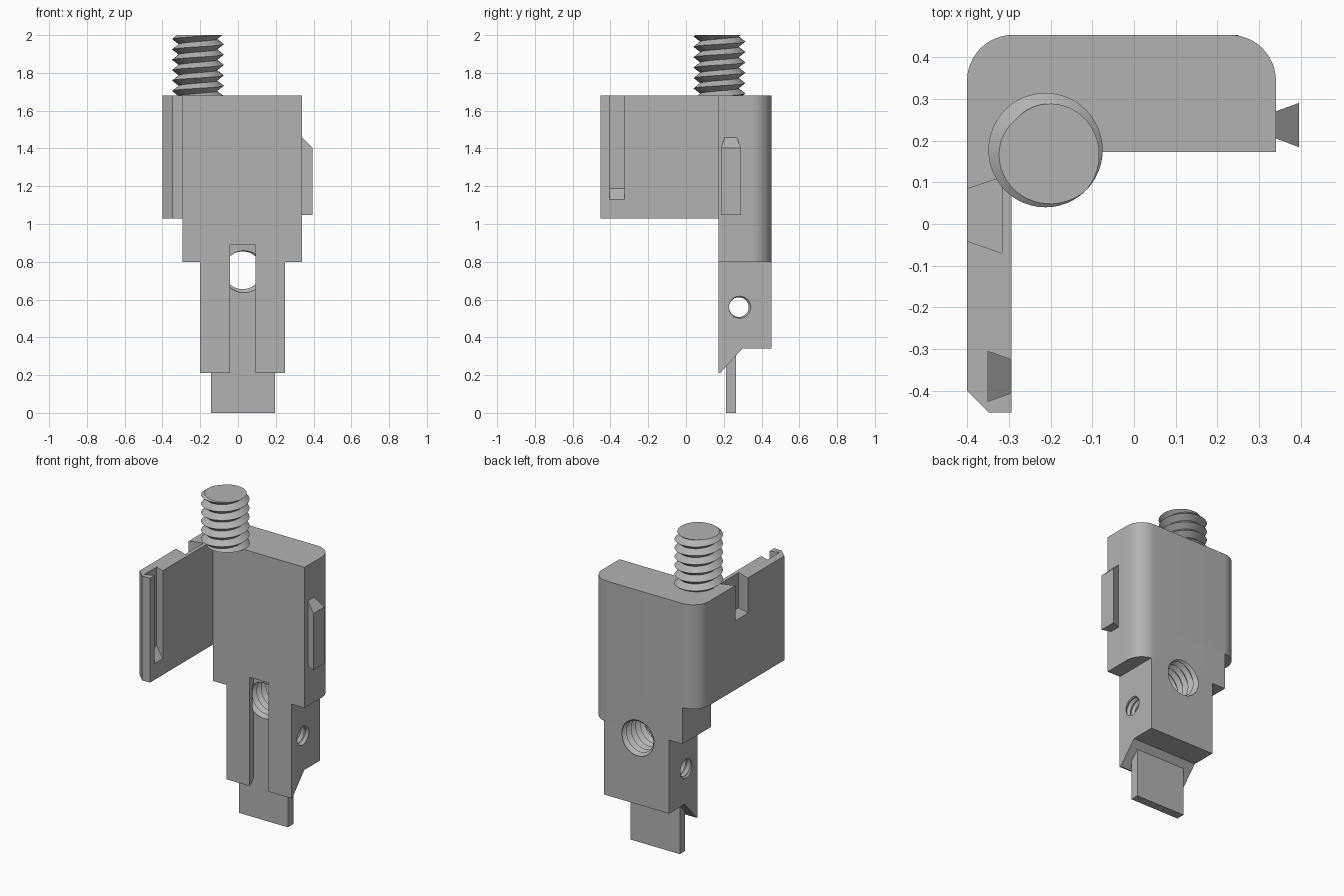
import bpy, bmesh, math
from mathutils import Matrix, Vector

if "Cube" in bpy.data.objects:
    bpy.data.objects.remove(bpy.data.objects["Cube"], do_unlink=True)

grey = bpy.data.materials.new("plain grey")
grey.use_nodes = True
grey.diffuse_color = (0.45, 0.45, 0.45, 1)
grey.node_tree.nodes["Principled BSDF"].inputs["Base Color"].default_value = grey.diffuse_color


def finish(bm, name):
    bmesh.ops.recalc_face_normals(bm, faces=bm.faces)
    mesh = bpy.data.meshes.new(name)
    bm.to_mesh(mesh)
    bm.free()
    mesh.materials.append(grey)
    obj = bpy.data.objects.new(name, mesh)
    bpy.context.collection.objects.link(obj)
    return obj


def trim(bm, point, normal):
    """Remove everything on the normal side of a plane and cap the cut."""
    bmesh.ops.bisect_plane(bm, geom=bm.verts[:] + bm.edges[:] + bm.faces[:], dist=1e-6,
                           plane_co=point, plane_no=normal, clear_outer=True)
    bmesh.ops.holes_fill(bm, edges=[e for e in bm.edges if e.is_boundary], sides=0)


def prism(name, outline, lo, hi, axis="z", plane=None):
    """Extrude an (x, y) outline along z, or a (y, z) outline along x."""
    bm = bmesh.new()
    place = (lambda a, b, c: (a, b, c)) if axis == "z" else (lambda a, b, c: (c, a, b))
    face = bm.faces.new([bm.verts.new(place(a, b, lo)) for a, b in outline])
    out = bmesh.ops.extrude_face_region(bm, geom=[face])
    moved = [v for v in out["geom"] if isinstance(v, bmesh.types.BMVert)]
    bmesh.ops.translate(bm, verts=moved, vec=place(0, 0, hi - lo))
    if plane:
        trim(bm, *plane)
    return finish(bm, name)


def box(name, x, y, z):
    return prism(name, [(x[0], y[0]), (x[1], y[0]), (x[1], y[1]), (x[0], y[1])], *z)


def thread(name, minor, major, pitch, length, matrix, phase=0.0, sides=48):
    """Solid V-thread along local z from 0 to length."""
    bm = bmesh.new()
    count = 2 * math.ceil(length / pitch) + 8
    rows = []
    for j in range(sides):
        t = j / sides
        ang = t * math.tau
        row = []
        for k in range(count):
            r = minor if k % 2 else major
            z = (k / 2 - 2 + t + phase) * pitch
            row.append(bm.verts.new((r * math.cos(ang), r * math.sin(ang), z)))
        rows.append(row)
    for j in range(sides):
        wrap = 2 if j == sides - 1 else 0
        a, b = rows[j], rows[(j + 1) % sides]
        for k in range(count - 1 - wrap):
            bm.faces.new((a[k], b[k + wrap], b[k + 1 + wrap], a[k + 1]))
    trim(bm, (0, 0, length), (0, 0, 1))
    trim(bm, (0, 0, 0), (0, 0, -1))
    bm.transform(matrix)
    return finish(bm, name)


def carve(obj, cutters):
    for c in cutters:
        c.hide_render = True
        mod = obj.modifiers.new("cut", "BOOLEAN")
        mod.operation, mod.solver, mod.object = "DIFFERENCE", "EXACT", c
        bpy.context.view_layer.objects.active = obj
        bpy.ops.object.modifier_apply(modifier=mod.name)


def corner(cx, cy, r, start, steps=12):
    """Quarter-circle points, counter-clockwise from a start angle in degrees."""
    angles = [math.radians(start + 90 * i / steps) for i in range(steps + 1)]
    return [(cx + r * math.cos(a), cy + r * math.sin(a)) for a in angles]


LEFT, RIGHT, FRONT, BACK, R = -0.4, 0.34, 0.172, 0.453, 0.11
INNER = -0.293
right_round = corner(RIGHT - R, BACK - R, R, 0)
left_round = corner(LEFT + R, BACK - R, R, 90)

# L-shaped upper housing with its side plate
housing = prism("upper_housing",
                [(INNER, -0.452), (INNER, FRONT), (RIGHT, FRONT)] + right_round + left_round
                + [(LEFT, -0.4), (-0.347, -0.452)], 1.028, 1.68)

# Dovetail grooves in both faces of the plate
inner_groove = prism("inner_groove_cutter",
                     [(-0.35, -0.425), (-0.283, -0.401), (-0.283, -0.329), (-0.35, -0.305)],
                     1.0, 1.8, plane=((INNER, 0, 1.13), (-1, 0, -1)))
outer_groove = prism("outer_groove_cutter",
                     [(-0.316, -0.07), (-0.316, 0.112), (-0.416, 0.079), (-0.416, -0.035)],
                     1.46, 1.8)
carve(housing, [inner_groove, outer_groove])

# Middle and lower body blocks
middle = prism("middle_body", [(INNER, FRONT), (RIGHT, FRONT)] + right_round + [(INNER, BACK)],
               0.8, 1.028)
lower = prism("lower_body",
              [(FRONT, 0.21), (0.18, 0.21), (0.298, 0.34), (BACK, 0.34), (BACK, 0.8), (FRONT, 0.8)],
              -0.2, 0.25, "x")

# Front slot and threaded holes
slot = box("slot_cutter", (-0.042, 0.092), (0.0, 0.212), (0.1, 0.89))
main_hole = thread("main_hole_cutter", 0.1, 0.122, 0.045, 0.3,
                   Matrix.Translation((0.025, 0.205, 0.755)) @ Matrix.Rotation(-math.pi / 2, 4, "X"))
side_hole = thread("side_hole_cutter", 0.052, 0.064, 0.032, 0.6,
                   Matrix.Translation((-0.27, 0.28, 0.56)) @ Matrix.Rotation(math.pi / 2, 4, "Y"),
                   sides=32)
carve(middle, [slot, main_hole])
carve(lower, [slot, main_hole, side_hole])
for cutter in (inner_groove, outer_groove, slot, main_hole, side_hole):
    bpy.data.objects.remove(cutter, do_unlink=True)

# Flat blade at the foot
blade = box("blade", (-0.143, 0.197), (0.212, 0.265), (0.0, 0.4))

# Dovetail tongue on the side, sloped at its top
tongue = prism("side_tongue", [(RIGHT, 0.205), (0.395, 0.184), (0.395, 0.29), (RIGHT, 0.27)],
               1.048, 1.6, plane=((RIGHT, 0, 1.457), (1, 0, 1)))

# Threaded stud on top
pitch = 0.055
stud = thread("threaded_stud", 0.102, 0.137, pitch, 0.32,
              Matrix.Translation((-0.212, 0.177, 1.68)), phase=(0.32 / pitch + 0.125) % 1)

for obj in (housing, middle, lower, blade, tongue, stud):
    bpy.ops.object.select_all(action="DESELECT")
    obj.select_set(True)
    bpy.context.view_layer.objects.active = obj
    bpy.ops.object.shade_smooth_by_angle(angle=math.radians(25))
